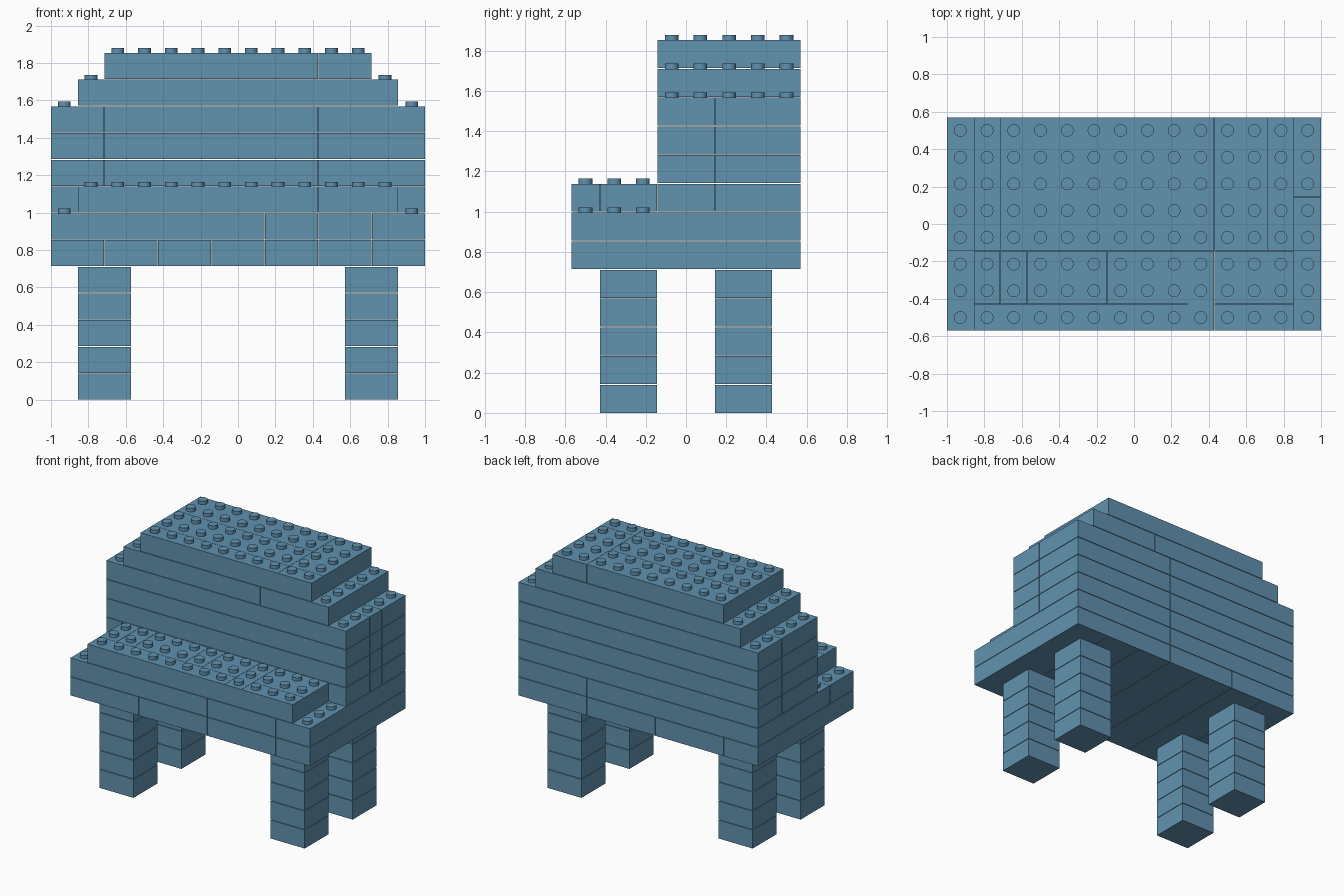
import bpy, bmesh
from mathutils import Matrix, Vector

cube = bpy.data.objects.get("Cube")
if cube:
    bpy.data.objects.remove(cube, do_unlink=True)

P = 1 / 7            # stud pitch and brick height
COLS, ROWS = 14, 8
GAP = 0.004          # seam between bricks
STUD_R, STUD_H = 0.034, 0.022

blue = bpy.data.materials.new("brick blue")
blue.use_nodes = True
colour = (0.119, 0.287, 0.43, 1)
blue.diffuse_color = colour
blue.node_tree.nodes["Principled BSDF"].inputs["Base Color"].default_value = colour

# Each brick: name, layer, first column, end column, first row, end row
bricks = []


def lay(name, layers, *footprints):
    for layer in layers:
        for f in footprints:
            bricks.append((name, layer) + f)


# Four stacked legs
for side, c in (("right", 1), ("left", 11)):
    for end, r in (("front", 1), ("back", 5)):
        lay(f"{end}_{side}_leg", range(5), (c, c + 2, r, r + 2))

# Base: crosswise bricks, then a longer course
lay("base_lower", [5], *[(c, c + 2, 0, ROWS) for c in range(0, COLS, 2)])
lay("base_upper", [6], (0, 8, 0, 2), (0, 8, 2, 8), (8, 10, 0, 8),
    (10, 12, 0, 8), (12, 14, 0, 8))

# Seat: thin front edge with an uneven row behind it
lay("seat", [7], (1, 9, 0, 1), (9, 10, 0, 3), (10, 13, 0, 1), (10, 13, 1, 3))
cuts = (1, 2, 3, 6, 7, 9)
lay("seat", [7], *[(a, b, 1, 3) for a, b in zip(cuts, cuts[1:])])

# Backrest and its two stepped courses
lay("backrest", range(7, 11), (0, 2, 3, 6), (2, 10, 3, 6), (10, 14, 3, 5),
    (10, 14, 5, 6), (0, 8, 6, 8), (8, 14, 6, 8))
lay("lower_step", [11], (1, 9, 3, 4), (1, 9, 4, 6), (1, 9, 6, 8),
    (9, 13, 3, 6), (9, 13, 6, 8))
lay("top_step", [12], (2, 10, 3, 4), (2, 10, 4, 6), (2, 10, 6, 8),
    (10, 12, 3, 4), (10, 12, 4, 8))

filled = {(c, r, layer) for _, layer, a, b, d, e in bricks
          for c in range(a, b) for r in range(d, e)}


def point(c, r, z):
    return Vector(((c - COLS / 2) * P, (r - ROWS / 2) * P, z))


def make_brick(name, layer, c0, c1, r0, r1):
    bm = bmesh.new()
    # Body
    lo, hi = point(c0, r0, layer * P), point(c1, r1, (layer + 1) * P)
    size = hi - lo - Vector((GAP / 2, GAP / 2, GAP))
    centre = (lo + hi) / 2 - Vector((0, 0, GAP / 2))
    bmesh.ops.create_cube(bm, size=1, matrix=Matrix.Translation(centre) @ Matrix.Diagonal((*size, 1)))
    # Studs wherever nothing sits on top
    top = (layer + 1) * P - GAP
    for c in range(c0, c1):
        for r in range(r0, r1):
            if (c, r, layer + 1) not in filled:
                where = point(c + 0.5, r + 0.5, top + (STUD_H + GAP) / 2)
                bmesh.ops.create_cone(bm, cap_ends=True, segments=20, radius1=STUD_R,
                                      radius2=STUD_R, depth=STUD_H + GAP,
                                      matrix=Matrix.Translation(where))
    # Round stud sides, crisp rims
    for e in bm.edges:
        e.smooth = e.calc_face_angle(0) < 0.6
    for f in bm.faces:
        f.smooth = True
    mesh = bpy.data.meshes.new(name)
    bm.to_mesh(mesh)
    bm.free()
    mesh.materials.append(blue)
    bpy.context.collection.objects.link(bpy.data.objects.new(name + "_brick", mesh))


for brick in bricks:
    make_brick(*brick)
